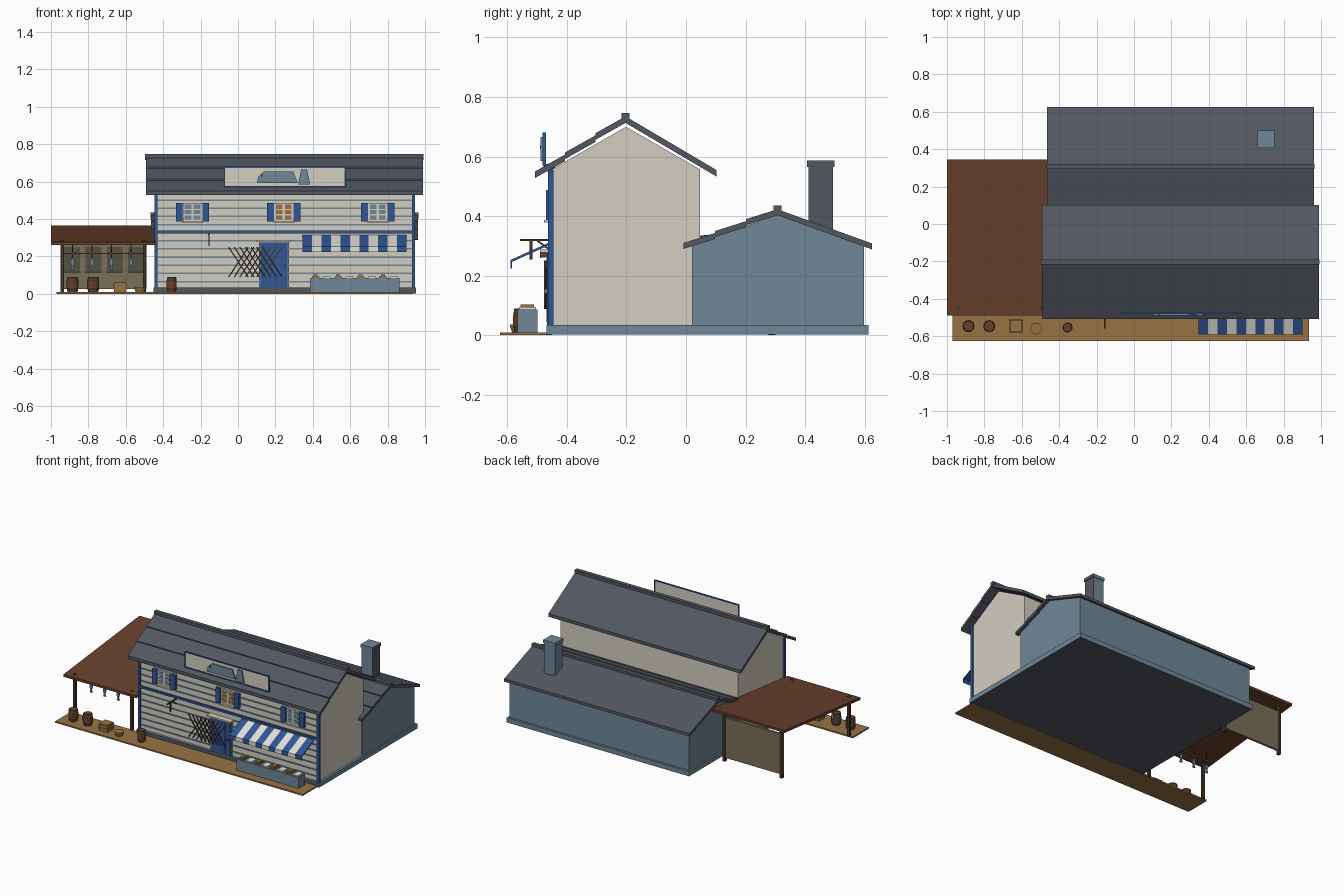
import bpy, bmesh, math
from mathutils import Vector

if "Cube" in bpy.data.objects:
    bpy.data.objects.remove(bpy.data.objects["Cube"], do_unlink=True)


def material(name, *rgb):
    m = bpy.data.materials.new(name)
    lin = [((c / 255 + 0.055) / 1.055) ** 2.4 for c in rgb] + [1]
    m.use_nodes = True
    m.diffuse_color = lin
    m.node_tree.nodes["Principled BSDF"].inputs["Base Color"].default_value = lin
    return m


cream = material("cream", 212, 206, 193)
steel = material("blue_grey", 112, 135, 151)
slate = material("slate", 82, 87, 96)
blue = material("deep_blue", 48, 86, 150)
tan = material("tan_wood", 152, 114, 68)
rust = material("red_brown", 104, 64, 44)
khaki = material("weathered_wood", 122, 111, 89)
dark = material("dark_wood", 68, 54, 42)
white = material("white_cloth", 226, 224, 218)
shade = material("dark_panel", 84, 80, 68)


def finish(name, bm, mats):
    bmesh.ops.recalc_face_normals(bm, faces=bm.faces)
    mesh = bpy.data.meshes.new(name)
    bm.to_mesh(mesh)
    bm.free()
    for m in mats:
        mesh.materials.append(m)
    ob = bpy.data.objects.new(name, mesh)
    bpy.context.scene.collection.objects.link(ob)
    return ob


def prism(name, pts, a, b, mat, axis="x"):
    """Extrude a profile: (y, z) points along x, or (x, z) points along y."""
    bm = bmesh.new()
    place = (lambda p, t: (t, p[0], p[1])) if axis == "x" else (lambda p, t: (p[0], t, p[1]))
    ends = [[bm.verts.new(place(p, t)) for p in pts] for t in (a, b)]
    for e in ends:
        bm.faces.new(e)
    n = len(pts)
    for i in range(n):
        j = (i + 1) % n
        bm.faces.new((ends[0][i], ends[0][j], ends[1][j], ends[1][i]))
    return finish(name, bm, [mat])


def box(name, x, y, z, mat):
    return prism(name, [(y[0], z[0]), (y[1], z[0]), (y[1], z[1]), (y[0], z[1])], x[0], x[1], mat)


def bar(name, p, q, w, a, b, mat, axis="x"):
    """Straight strip between two profile points."""
    p, q = Vector(p), Vector(q)
    d = (q - p).normalized() * w / 2
    s = Vector((-d.y, d.x))
    return prism(name, [p + s, q + s, q - s, p - s], a, b, mat, axis)


def lathe(name, x, y, profile, mats, rule=None, sides=12):
    bm = bmesh.new()
    rings = [[bm.verts.new((x + r * math.cos(k * math.tau / sides),
                            y + r * math.sin(k * math.tau / sides), z))
              for k in range(sides)] for r, z in profile]
    bm.faces.new(rings[0])
    bm.faces.new(rings[-1])
    for i, (lo, hi) in enumerate(zip(rings, rings[1:])):
        for k in range(sides):
            j = (k + 1) % sides
            f = bm.faces.new((lo[k], lo[j], hi[j], hi[k]))
            f.material_index = 1 if rule and rule(i) else 0
    return finish(name, bm, mats)


def recolour(ob, mat, rule):
    ob.data.materials.append(mat)
    for f in ob.data.polygons:
        if rule(f.normal):
            f.material_index = 1


# Foundation and boardwalk
base = box("foundation", (-.452, .952), (-.468, .612), (.002, .035), steel)
recolour(base, slate, lambda n: n.y < -.5 or n.z < -.5)
box("boardwalk", (-.97, .935), (-.625, -.45), (0, .01), tan)


# Gabled blocks
def gable(name, x, y, eave, apex, mat):
    mid = sum(y) / 2
    prism(name, [(y[0], .03), (y[1], .03), (y[1], eave), (mid, apex), (y[0], eave)], x[0], x[1], mat)


gable("main_walls", (-.435, .935), (-.45, .047), .557, .70, cream)
gable("rear_walls", (-.44, .942), (.02, .597), .305, .405, steel)


# Roofs: three lapped courses in front, one slab behind, and a ridge cap
def roof(name, x, ridge, front, back, thick):
    ridge, front, back = Vector(ridge), Vector(front), Vector(back)
    down = Vector((0, -thick))
    lift = Vector((0, .007))
    for i in range(3):
        p, q = ridge.lerp(front, i / 3), ridge.lerp(front, (i + 1) / 3)
        q2 = q + lift
        prism(f"{name}_front_course_{i + 1}", [p, q2, q2 + down, p + down], x[0], x[1], slate)
    prism(name + "_back_slope", [ridge, back, back + down, ridge + down], x[0], x[1], slate)
    box(name + "_ridge_cap", (x[0] - .003, x[1] + .003), (ridge.x - .014, ridge.x + .014),
        (ridge.y - .02, ridge.y + .012), slate)


roof("main_roof", (-.493, .988), (-.203, .735), (-.507, .543), (.102, .555), .022)
roof("rear_roof", (-.465, .962), (.307, .423), (-.008, .303), (.625, .308), .02)

# Chimney
for part, r, z in (("stack", .041, (.33, .568)), ("cap", .046, (.565, .587))):
    ch = box("chimney_" + part, (.705 - r, .705 + r), (.453 - r, .453 + r), z, steel)
    recolour(ch, slate, lambda n: n.x > .5)

# Siding grooves, corner boards and belt course
for i in range(11):
    z = .062 + i * .0435
    box(f"siding_line_{i + 1}", (-.43, .93), (-.456, -.448), (z, z + .008), steel)
for side, x in (("right", -.438), ("left", .938)):
    box(side + "_corner_board", (x - .008, x + .008), (-.463, -.445), (.035, .555), blue)
box("belt_course", (-.435, .935), (-.463, -.448), (.324, .338), blue)

# Upper windows with shutters
for i, x in enumerate((-.243, .245, .747)):
    glass = tan if i == 1 else steel
    box(f"window_frame_{i + 1}", (x - .052, x + .052), (-.462, -.448), (.387, .487), cream)
    for cx in (-.024, .024):
        for row in range(3):
            z = .397 + row * .029
            box(f"window_pane_{i + 1}", (x + cx - .018, x + cx + .018), (-.465, -.46), (z, z + .022), glass)
    box(f"window_sill_{i + 1}", (x - .055, x + .055), (-.477, -.45), (.378, .387), cream)
    for s in (-1, 1):
        c = x + s * .071
        box(f"shutter_{i + 1}", (c - .018, c + .018), (-.47, -.45), (.387, .487), blue)

# Door
box("door_frame", (.112, .272), (-.461, -.448), (.033, .28), steel)
box("door", (.12, .264), (-.467, -.45), (.035, .272), blue)
for x in (.156, .192, .228):
    box("door_groove", (x - .0015, x + .0015), (-.469, -.46), (.045, .262), slate)
box("door_lintel", (.1, .284), (-.49, -.45), (.277, .288), cream)
box("door_handle", (.245, .253), (-.476, -.46), (.14, .156), tan)

# Diamond lattice hung on the wall
for i in range(7):
    x = -.05 + i * .03
    for s, (za, zb) in enumerate(((.25, .09), (.09, .25))):
        y = -.476 + s * .004
        bar("lattice_strip", (x, za), (x + .105, zb), .006, y, y + .004, dark, "y")

# Hanging bracket beside the door
box("bracket_arm", (-.16, -.152), (-.558, -.45), (.316, .323), dark)
box("bracket_hanger", (-.159, -.153), (-.526, -.515), (.255, .318), dark)
bar("bracket_brace", (-.5, .318), (-.455, .285), .006, -.159, -.153, dark)

# Striped awning
w = .556 / 11
for i in range(11):
    x, m = .345 + i * w, white if i % 2 else blue
    bar(f"awning_stripe_{i + 1}", (-.586, .25), (-.45, .311), .008, x, x + w, m)
    box(f"awning_valance_{i + 1}", (x, x + w), (-.59, -.584), (.224, .253), m)

# Display counter with goods
box("counter", (.385, .863), (-.566, -.498), (.01, .086), steel)
for i in range(8):
    x = .415 + i * .06
    box(f"goods_{i + 1}", (x - .02, x + .02), (-.56, -.504), (.085, .094), white if i % 2 else tan)
    if i % 2 == 0:
        box(f"goods_top_{i + 1}", (x - .011, x + .011), (-.556, -.51), (.093, .104), tan)

# Roof sign with a simple fish
box("sign_board", (-.07, .57), (-.478, -.471), (.573, .677), cream)
for z in (.57, .674):
    box("sign_rail", (-.076, .576), (-.482, -.47), (z, z + .006), blue)
for x in (-.076, .57):
    box("sign_stile", (x, x + .006), (-.482, -.47), (.57, .68), blue)
prism("fish_body", [(.1, .592), (.32, .592), (.295, .655), (.138, .655), (.108, .625)], -.488, -.479, steel, "y")
prism("fish_tail", [(.322, .585), (.385, .585), (.369, .666), (.338, .666)], -.488, -.479, steel, "y")
box("fish_eye", (.122, .132), (-.491, -.486), (.627, .637), dark)
for x in (.05, .45):
    box("sign_stay", (x, x + .008), (-.478, -.44), (.55, .575), blue)

# Lean-to shelter
prism("shelter_roof", [(-.49, .26), (.345, .349), (.345, .366), (-.49, .277)], -1, -.44, rust)
for x in (-.94, -.5):
    box("shelter_post", (x - .009, x + .009), (-.459, -.441), (.005, .285), dark)
    box("back_post", (x - .009, x + .009), (.276, .3), (0, .345), dark)
box("back_screen", (-.95, -.488), (.28, .295), (.025, .305), khaki)
for i in range(4):
    x = -.887 + i * .114
    box(f"screen_panel_{i + 1}", (x - .042, x + .042), (.273, .281), (.12, .25), shade)
    box(f"screen_panel_rim_{i + 1}", (x - .044, x + .044), (.271, .281), (.115, .12), dark)
box("drying_rail", (-.94, -.5), (-.354, -.346), (.212, .219), tan)
for i in range(4):
    x = -.885 + i * .104
    box(f"hook_{i + 1}", (x - .003, x + .003), (-.353, -.347), (.19, .285), dark)
    prism(f"hanging_fish_{i + 1}", [(x, .2), (x + .011, .17), (x + .003, .145), (x + .01, .13),
                                    (x - .01, .13), (x - .003, .145), (x - .011, .17)],
          -.355, -.345, steel, "y")

# Barrels, crate and basket on the boardwalk
for i, (x, y, r) in enumerate(((-.885, -.546, .033), (-.774, -.546, .033), (-.355, -.553, .028))):
    heights = (.01, .024, .032, .068, .076, .09)
    bulge = (.8, .92, .97, .97, .92, .8)
    lathe(f"barrel_{i + 1}", x, y, [(r * b, z) for b, z in zip(bulge, heights)], [rust, dark],
          lambda k: k in (1, 3))
    lathe(f"barrel_rim_{i + 1}", x, y, [(r * .9, .083), (r * .9, .088)], [dark])
box("crate", (-.664, -.6), (-.577, -.514), (.01, .062), tan)
for z in (.025, .045):
    box("crate_slat", (-.667, -.597), (-.58, -.511), (z, z + .008), tan)
lathe("basket", -.523, -.56, [(.024, .01), (.031, .03), (.031, .036)], [tan])
